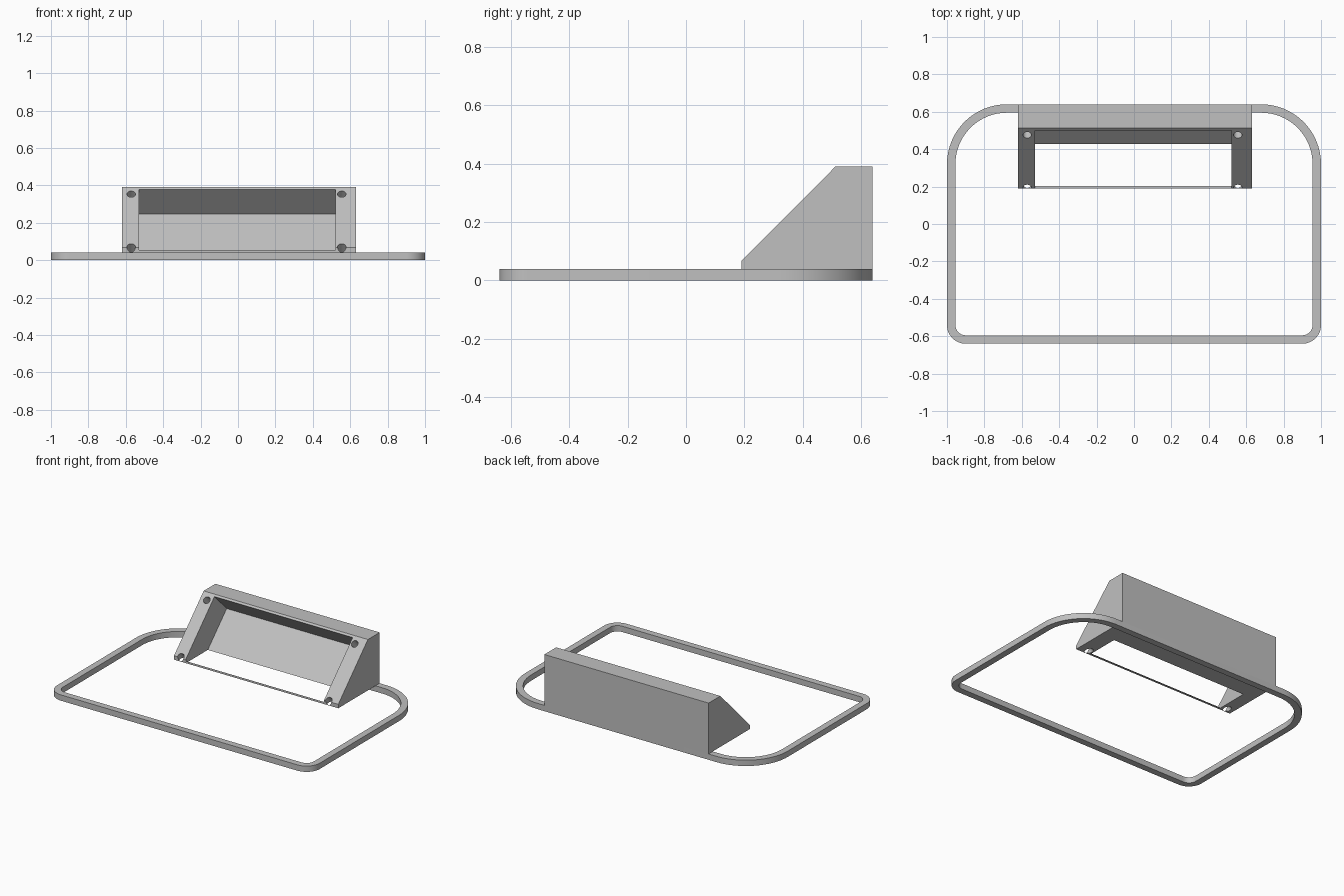
import bpy, bmesh, math
from mathutils import Vector, Matrix

if "Cube" in bpy.data.objects:
    bpy.data.objects.remove(bpy.data.objects["Cube"])

grey = bpy.data.materials.new("plain grey")
grey.use_nodes = True
grey.diffuse_color = (0.53, 0.53, 0.53, 1)
grey.node_tree.nodes["Principled BSDF"].inputs["Base Color"].default_value = (0.53, 0.53, 0.53, 1)


def make_object(name, bm):
    bmesh.ops.recalc_face_normals(bm, faces=bm.faces)
    mesh = bpy.data.meshes.new(name)
    bm.to_mesh(mesh)
    bm.free()
    mesh.materials.append(grey)
    obj = bpy.data.objects.new(name, mesh)
    bpy.context.collection.objects.link(obj)
    return obj


def side_prism(name, profile, x0, x1):
    """Extrude a (y, z) profile along x."""
    bm = bmesh.new()
    face = bm.faces.new([bm.verts.new((x0, y, z)) for y, z in profile])
    ext = bmesh.ops.extrude_face_region(bm, geom=[face])["geom"]
    moved = [v for v in ext if isinstance(v, bmesh.types.BMVert)]
    bmesh.ops.translate(bm, verts=moved, vec=(x1 - x0, 0, 0))
    return make_object(name, bm)


def activate(obj):
    bpy.ops.object.select_all(action="DESELECT")
    obj.select_set(True)
    bpy.context.view_layer.objects.active = obj


def cut(obj, cutter):
    cutter.hide_render = True
    mod = obj.modifiers.new("cut", "BOOLEAN")
    mod.operation = "DIFFERENCE"
    mod.solver = "EXACT"
    mod.object = cutter
    activate(obj)
    bpy.ops.object.modifier_apply(modifier=mod.name)
    bpy.data.objects.remove(cutter)


def rounded_outline(hx, hy, r_back, r_front, steps=16):
    """Rectangle with large back corners and small front corners."""
    corners = [(1, 1, r_back), (-1, 1, r_back), (-1, -1, r_front), (1, -1, r_front)]
    points = []
    for i, (sx, sy, r) in enumerate(corners):
        for k in range(steps + 1):
            a = math.pi / 2 * (i + k / steps)
            points.append((sx * (hx - r) + r * math.cos(a), sy * (hy - r) + r * math.sin(a)))
    return points


# Base frame: a flat band between two rounded outlines
WALL, THICK = 0.045, 0.04
outer = rounded_outline(1, 0.64, 0.32, 0.1)
inner = rounded_outline(1 - WALL, 0.64 - WALL, 0.32 - WALL, 0.1 - WALL)
bm = bmesh.new()
loops = [[bm.verts.new((x, y, z)) for x, y in pts]
         for pts, z in ((outer, 0), (outer, THICK), (inner, THICK), (inner, 0))]
for a, b in zip(loops, loops[1:] + loops[:1]):
    for i in range(len(a)):
        j = (i + 1) % len(a)
        bm.faces.new((a[i], a[j], b[j], b[i]))
frame = make_object("base_frame", bm)
activate(frame)
bpy.ops.object.shade_smooth_by_angle(angle=math.radians(30))

# Sloped housing
housing = side_prism("sloped_housing",
                     [(0.19, 0.04), (0.19, 0.067), (0.512, 0.39), (0.64, 0.39), (0.64, 0.04)],
                     -0.62, 0.63)

# Window pocket, square to the slope and open through the bottom
cut(housing, side_prism("pocket_cutter",
                        [(0.44, 0.44), (0.634, 0.246), (0.317, -0.072), (0.122, 0.122)],
                        -0.53, 0.522))

# Screw holes, square to the slope
into = Vector((0, 1, -1)).normalized()
turn = into.to_track_quat("Z", "Y").to_matrix().to_4x4()
for x in (-0.571, 0.555):
    for y, z in ((0.476, 0.353), (0.194, 0.071)):
        bm = bmesh.new()
        bmesh.ops.create_cone(bm, cap_ends=True, segments=24, radius1=0.023, radius2=0.023,
                              depth=0.2, matrix=Matrix.Translation((x, y, z)) @ turn)
        cut(housing, make_object("hole_cutter", bm))

activate(housing)
bpy.ops.object.shade_smooth_by_angle(angle=math.radians(30))
